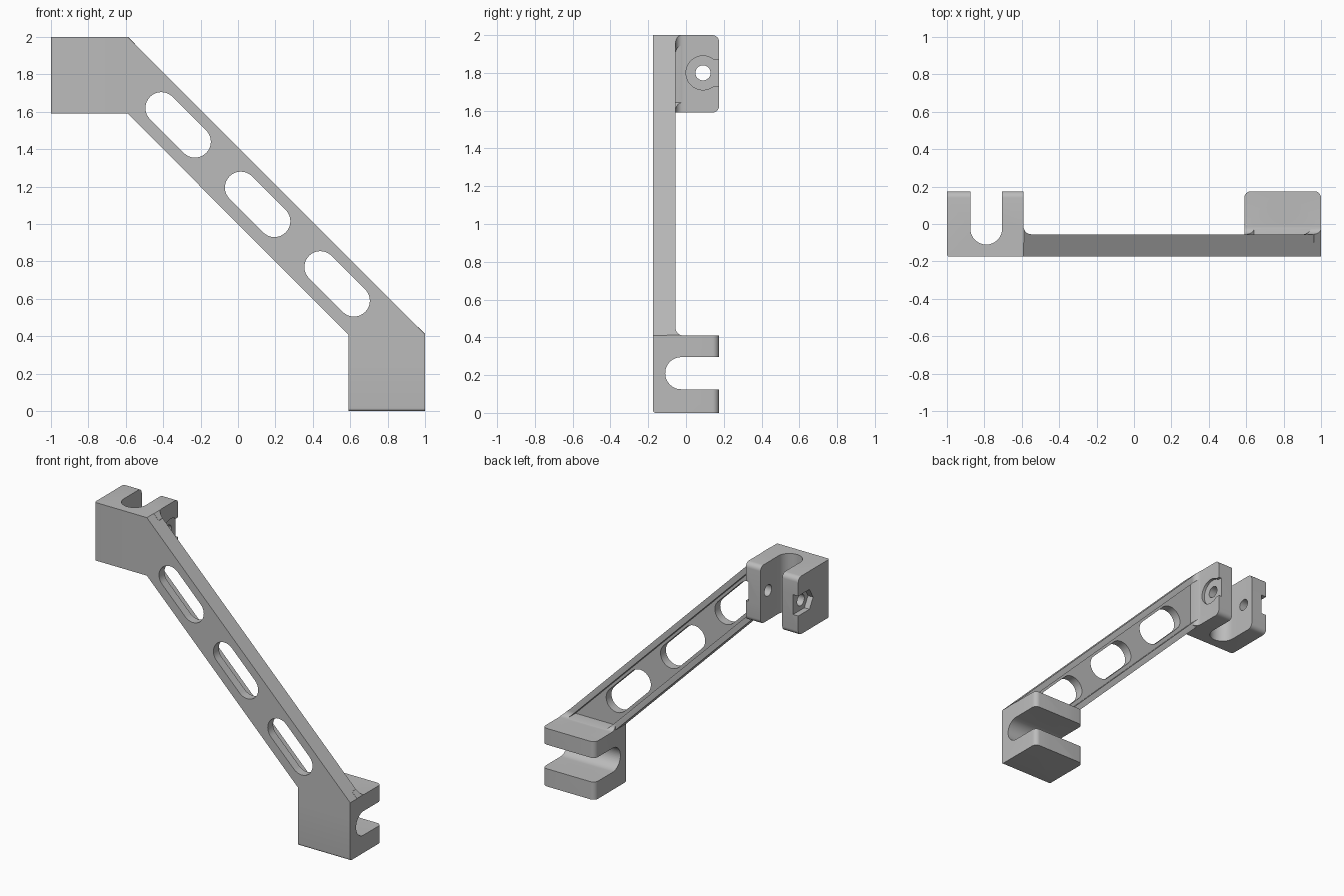
import bpy, bmesh, math
from mathutils import Matrix, Vector

cube = bpy.data.objects.get("Cube")
if cube:
    bpy.data.objects.remove(cube, do_unlink=True)

grey = bpy.data.materials.new("satin_grey")
grey.use_nodes = True
grey.diffuse_color = (0.5, 0.5, 0.5, 1)
grey.node_tree.nodes["Principled BSDF"].inputs["Base Color"].default_value = (0.5, 0.5, 0.5, 1)

# Swaps the upper end for the lower end: x' = z - 1, z' = x + 1
SWAP = Matrix(((0, 0, 1, -1), (0, 1, 0, 0), (1, 0, 0, 1), (0, 0, 0, 1)))
SAME = Matrix.Identity(4)
FRONT, BEAM_BACK, BACK = -0.175, -0.055, 0.175


def prism(name, points, axis, low, high, matrix=SAME, round_back=0):
    """Extrude a closed outline along an axis; the outline uses the other two axes in order."""
    bm = bmesh.new()

    def place(p):
        v = list(p)
        v.insert("xyz".index(axis), low)
        return v
    face = bm.faces.new([bm.verts.new(place(p)) for p in points])
    grown = bmesh.ops.extrude_face_region(bm, geom=[face])
    shift = Vector([high - low if a == axis else 0 for a in "xyz"])
    for v in grown["geom"]:
        if isinstance(v, bmesh.types.BMVert):
            v.co += shift
    bmesh.ops.recalc_face_normals(bm, faces=bm.faces)
    if round_back:
        edges = [e for e in bm.edges if all(abs(v.co.y - BACK) < 1e-4 for v in e.verts)
                 and abs(e.verts[0].co.z - e.verts[1].co.z) < 1e-4]
        bmesh.ops.bevel(bm, geom=edges, offset=round_back, segments=6, profile=0.5, affect='EDGES')
    bm.transform(matrix)
    bmesh.ops.recalc_face_normals(bm, faces=bm.faces)
    mesh = bpy.data.meshes.new(name)
    bm.to_mesh(mesh)
    bm.free()
    mesh.materials.append(grey)
    obj = bpy.data.objects.new(name, mesh)
    bpy.context.collection.objects.link(obj)
    return obj


def arc(cx, cy, r, start, end, n=16):
    return [(cx + r * math.cos(math.radians(start + (end - start) * i / n)),
             cy + r * math.sin(math.radians(start + (end - start) * i / n))) for i in range(n + 1)]


def circle(cx, cy, r, n=40):
    return arc(cx, cy, r, 0, 360, n)[:-1]


def combine(target, tool, operation):
    mod = target.modifiers.new(operation, 'BOOLEAN')
    mod.operation, mod.solver, mod.object = operation, 'EXACT', tool
    bpy.context.view_layer.objects.active = target
    bpy.ops.object.modifier_apply(modifier=mod.name)
    bpy.data.objects.remove(tool, do_unlink=True)


# Diagonal beam, its ends buried in the clamps
bracket = prism("diagonal_bracket", [(-0.7, 1.59), (-0.7, 2), (-0.59, 2), (1, 0.41), (1, 0.3),
                                     (0.59, 0.3), (0.59, 0.41), (-0.59, 1.59)],
                "y", FRONT, BEAM_BACK)

# U-shaped end clamps with a fillet onto the beam
outline = ([(-0.985, FRONT), (-0.6, FRONT), (-0.6, -0.1), (-0.55, -0.1)]
           + arc(-0.55, -0.015, 0.04, 270, 180, 8)
           + [(-0.59, BACK), (-0.705, BACK)]
           + arc(-0.79, -0.025, 0.085, 0, -180, 24)
           + [(-0.875, BACK), (-1, BACK)]
           + arc(-0.985, FRONT + 0.015, 0.015, 180, 270, 6)[:-1])
for matrix in (SAME, SWAP):
    combine(bracket, prism("clamp", outline, "z", 1.59, 2, matrix, 0.035), 'UNION')

cutters = []
# Trim the fillets flush with the beam, and hollow the beam's back between two ribs
cutters.append(prism("trim", [(-0.589, 2.001), (1.001, 0.411), (1.1, 2.1)], "y", -0.3, 0.3))
cutters.append(prism("channel", [(-0.588, 1.642), (-0.588, 1.944), (0.944, 0.412), (0.642, 0.412)],
                     "y", -0.115, 0.3))

# Three lightening slots along the beam
for step in (-0.425, 0, 0.425):
    cx, cz = 0.105 + step, 1.105 - step
    slot = arc(cx - 0.09, cz + 0.09, 0.085, 45, 225) + arc(cx + 0.09, cz - 0.09, 0.085, 225, 405)
    cutters.append(prism("slot", slot, "y", -0.3, 0.3))

# Clamp mouth, bolt hole, screw-head recess and nut pocket for each end
mouth = [(-0.705, 0.3)] + arc(-0.79, -0.025, 0.085, 0, -180, 24) + [(-0.875, 0.3)]
recess = [(0.3, 1.87)] + arc(0.09, 1.8, 0.09, 51, 309, 40) + [(0.3, 1.73)]
pocket = [(0.3, 1.87)] + arc(0.09, 1.8, 0.081, 60, 300, 4) + [(0.3, 1.73)]
for matrix in (SAME, SWAP):
    cutters.append(prism("mouth", mouth, "z", 1.5, 2.1, matrix))
    cutters.append(prism("bolt_hole", circle(0.09, 1.8, 0.04), "x", -1.1, -0.5, matrix))
    cutters.append(prism("screw_recess", recess, "x", -0.61, -0.5, matrix))
    cutters.append(prism("nut_pocket", pocket, "x", -1.1, -0.96, matrix))

for cutter in cutters:
    combine(bracket, cutter, 'DIFFERENCE')

# Smooth the round surfaces, keeping edges sharp
bpy.ops.object.select_all(action='DESELECT')
bracket.select_set(True)
bpy.context.view_layer.objects.active = bracket
bpy.ops.object.shade_smooth_by_angle(angle=math.radians(30))
